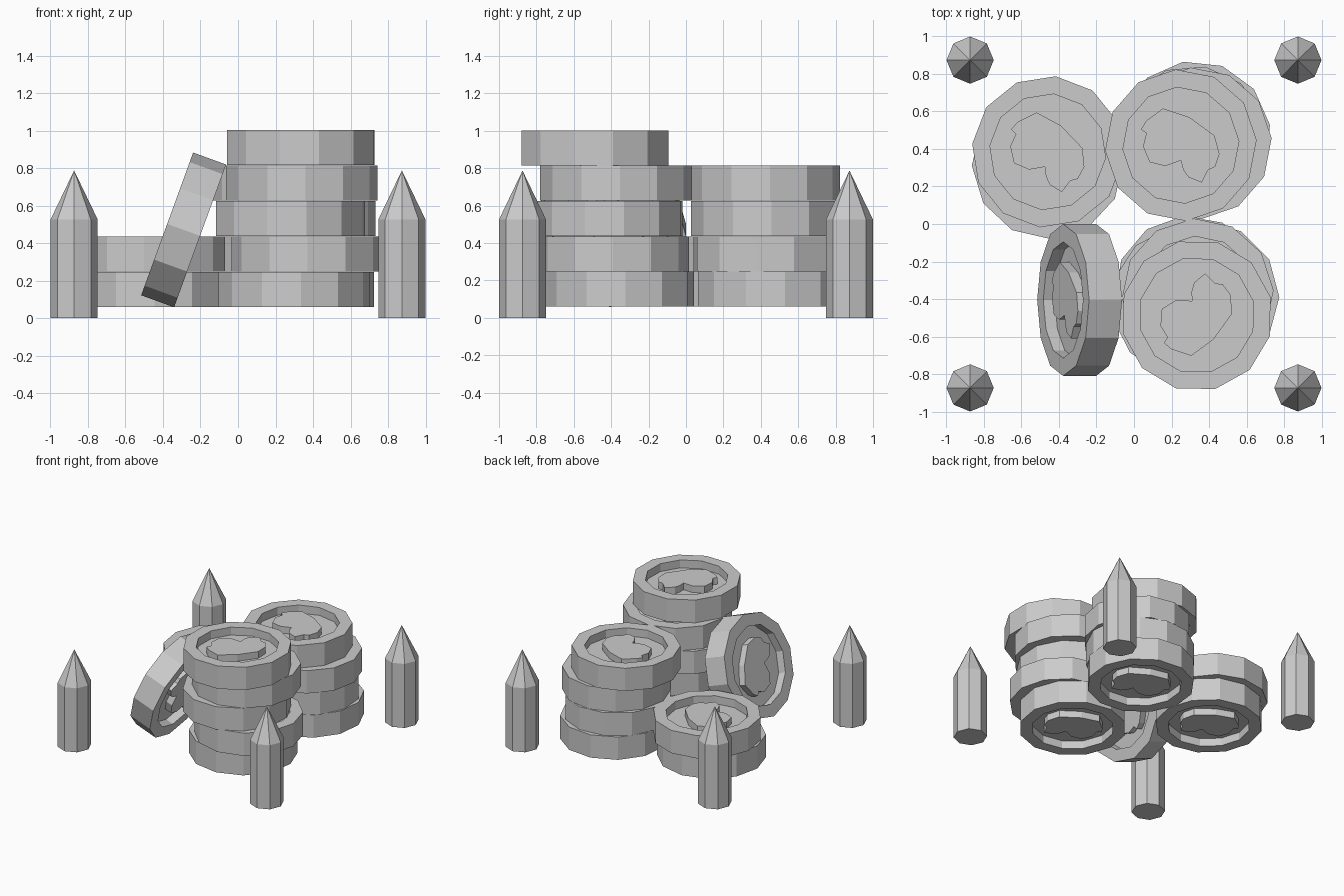
import bpy, bmesh
from math import sin, cos, pi, radians
from mathutils import Matrix, Vector

if "Cube" in bpy.data.objects:
    bpy.data.objects.remove(bpy.data.objects["Cube"])

R, H = 0.405, 0.0935            # coin radius and half thickness
RECESS, DEPTH = 0.31, 0.065     # recessed field on each face
RELIEF = [(-0.06, 0.21), (0.07, 0.14), (0.185, 0.02), (0.195, -0.08),
          (0.16, -0.145), (0.12, -0.155), (0.075, -0.215), (0.01, -0.175),
          (-0.01, -0.13), (-0.015, -0.08), (-0.10, -0.095), (-0.18, -0.06),
          (-0.2, 0.03), (-0.17, 0.095), (-0.195, 0.12), (-0.16, 0.16)]


def finish(bm, name):
    bmesh.ops.recalc_face_normals(bm, faces=bm.faces)
    me = bpy.data.meshes.new(name)
    bm.to_mesh(me)
    bm.free()
    return me


def ring(bm, r, z, n):
    return [bm.verts.new((r * cos(2 * pi * i / n), r * sin(2 * pi * i / n), z))
            for i in range(n)]


def bridge(bm, a, b):
    n = len(a)
    for i in range(n):
        bm.faces.new((a[i], a[(i + 1) % n], b[(i + 1) % n], b[i]))


def coin_mesh():
    bm = bmesh.new()
    # twelve-sided body with a raised rim and sunken field on both faces
    profile = [(RECESS, -H + DEPTH), (RECESS, -H), (R, -H),
               (R, H), (RECESS, H), (RECESS, H - DEPTH)]
    rings = [ring(bm, r, z, 12) for r, z in profile]
    for a, b in zip(rings, rings[1:]):
        bridge(bm, a, b)
    bm.faces.new(rings[0])
    bm.faces.new(rings[-1])
    # abstract raised relief on both fields
    turn = Matrix.Rotation(radians(6), 3, 'Z')
    for s in (1, -1):
        loops = [[bm.verts.new(turn @ Vector((x, y, s * z))) for x, y in RELIEF]
                 for z in (H - DEPTH - 0.002, H - 0.01)]
        bridge(bm, *loops)
        bm.faces.new(loops[0])
        bm.faces.new(loops[1])
    return finish(bm, "coin")


COIN = coin_mesh()


def add(name, mesh, matrix):
    ob = bpy.data.objects.new(name, mesh)
    bpy.context.collection.objects.link(ob)
    ob.matrix_world = matrix


def stack(name, places):
    # each place: x, y, spin in degrees, upside down
    for i, (x, y, spin, flip) in enumerate(places):
        add(f"{name}_coin_{i + 1}", COIN,
            Matrix.Translation((x, y, 0.153 + 0.189 * i))
            @ Matrix.Rotation(radians(spin), 4, 'Z')
            @ Matrix.Rotation(pi if flip else 0, 4, 'X'))


# three loose stacks
stack("front_right", [(0.30, -0.36, 5, False), (0.37, -0.39, 0, False),
                      (0.28, -0.415, 12, False), (0.34, -0.375, 3, False),
                      (0.335, -0.487, 14, True)])
stack("back_right", [(0.325, 0.465, 9, False), (0.31, 0.44, 20, False),
                     (0.33, 0.43, 4, False), (0.25, 0.42, 4, False)])
stack("back_left", [(-0.46, 0.325, 2, False), (-0.46, 0.385, -6, False)])

# coin leaning on the front stack
add("leaning_coin", COIN,
    Matrix.Translation((-0.29, -0.405, 0.47))
    @ Matrix.Rotation(radians(-70), 4, 'Y'))

# four pointed corner stakes
bm = bmesh.new()
base, shoulder = ring(bm, 0.126, 0, 8), ring(bm, 0.126, 0.525, 8)
tip = bm.verts.new((0, 0, 0.787))
bm.faces.new(base)
bridge(bm, base, shoulder)
for i in range(8):
    bm.faces.new((shoulder[i], shoulder[(i + 1) % 8], tip))
STAKE = finish(bm, "stake")
for sx, side in ((-1, "left"), (1, "right")):
    for sy, end in ((-1, "front"), (1, "back")):
        add(f"stake_{end}_{side}", STAKE,
            Matrix.Translation((sx * 0.874, sy * 0.874, 0)))
